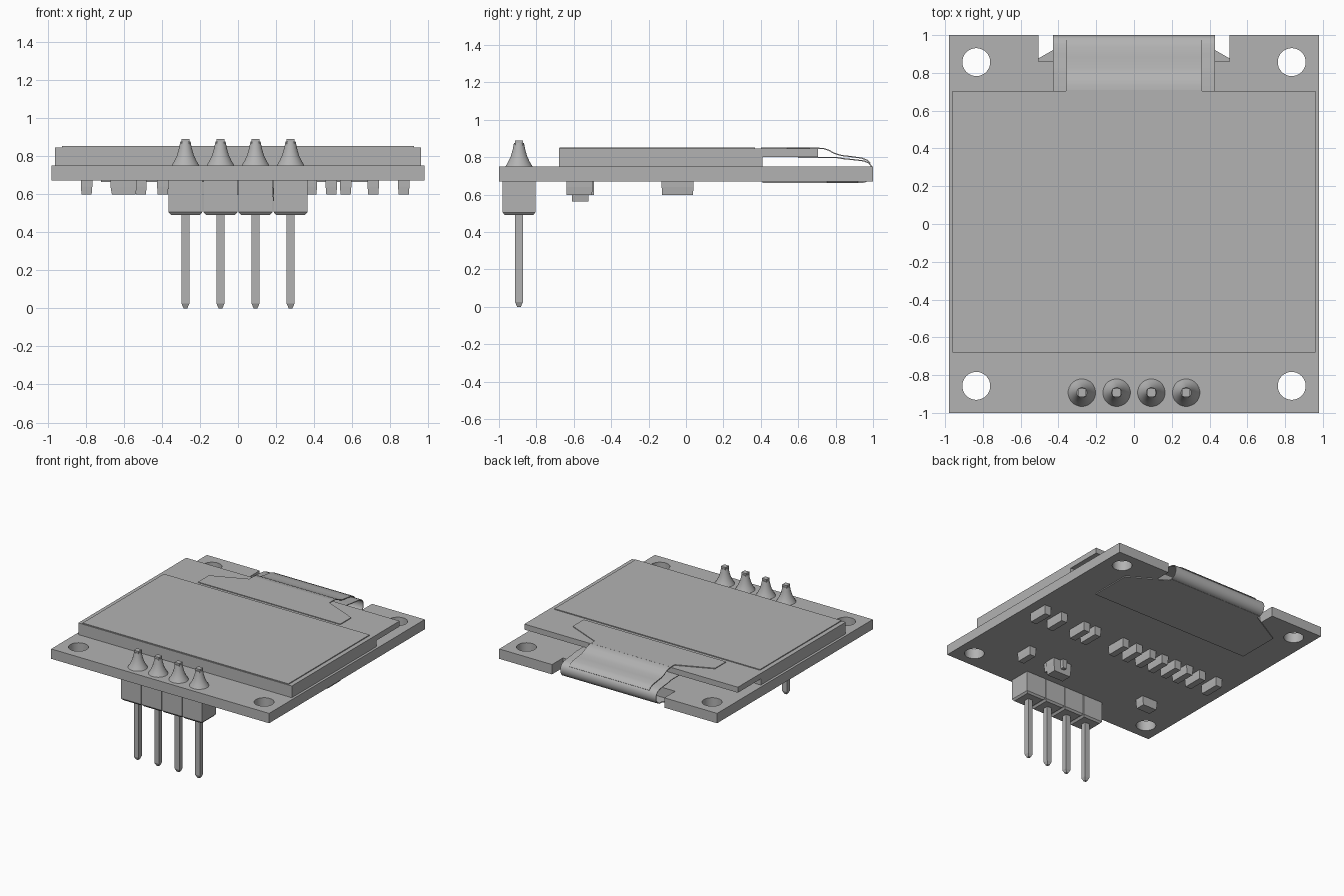
import bpy, bmesh, math
from mathutils import Vector

if "Cube" in bpy.data.objects:
    bpy.data.objects.remove(bpy.data.objects["Cube"], do_unlink=True)

grey = bpy.data.materials.new("plain_grey")
grey.use_nodes = True
COLOUR = (0.45, 0.45, 0.45, 1)
grey.diffuse_color = COLOUR
grey.node_tree.nodes["Principled BSDF"].inputs["Base Color"].default_value = COLOUR


def finish(name, bm, smooth=None):
    bmesh.ops.recalc_face_normals(bm, faces=bm.faces)
    mesh = bpy.data.meshes.new(name)
    bm.to_mesh(mesh)
    bm.free()
    mesh.materials.append(grey)
    ob = bpy.data.objects.new(name, mesh)
    bpy.context.collection.objects.link(ob)
    if smooth:
        bpy.ops.object.select_all(action='DESELECT')
        ob.select_set(True)
        bpy.context.view_layer.objects.active = ob
        bpy.ops.object.shade_smooth_by_angle(angle=math.radians(smooth))
    return ob


def plate(name, outline, z0, z1, holes=(), smooth=None):
    """Filled outline with optional holes, standing between two heights."""
    curve = bpy.data.curves.new(name, 'CURVE')
    curve.dimensions = '2D'
    curve.fill_mode = 'BOTH'
    curve.extrude = (z1 - z0) / 2
    for loop in (outline, *holes):
        spline = curve.splines.new('POLY')
        spline.points.add(len(loop) - 1)
        for p, (x, y) in zip(spline.points, loop):
            p.co = (x, y, 0, 1)
        spline.use_cyclic_u = True
    temp = bpy.data.objects.new(name + "_outline", curve)
    bpy.context.collection.objects.link(temp)
    deps = bpy.context.evaluated_depsgraph_get()
    mesh = bpy.data.meshes.new_from_object(temp.evaluated_get(deps))
    bpy.data.objects.remove(temp, do_unlink=True)
    bm = bmesh.new()
    bm.from_mesh(mesh)
    bpy.data.meshes.remove(mesh)
    bmesh.ops.remove_doubles(bm, verts=bm.verts, dist=0.0001)
    bmesh.ops.translate(bm, verts=bm.verts, vec=(0, 0, (z0 + z1) / 2))
    for f in bm.faces:
        f.smooth = False
        f.material_index = 0
    return finish(name, bm, smooth)


def mirrored(half):
    """Complete an outline whose right half is given from front to back."""
    return half + [(-x, y) for x, y in reversed(half)]


def rect(hx, y0, y1):
    return mirrored([(hx, y0), (hx, y1)])


def circle(cx, cy, r, n=32):
    return [(cx + r * math.cos(math.tau * i / n), cy + r * math.sin(math.tau * i / n))
            for i in range(n)]


def loft(name, cx, cy, rings, sides=4, smooth=None):
    """Stack of (half_x, half_y, z) sections joined into a closed solid."""
    bm = bmesh.new()
    k = math.sqrt(2) if sides == 4 else 1
    turn = math.pi / sides
    loops = []
    for hx, hy, z in rings:
        loops.append([bm.verts.new((cx + k * hx * math.cos(turn + math.tau * i / sides),
                                    cy + k * hy * math.sin(turn + math.tau * i / sides), z))
                      for i in range(sides)])
    for a, b in zip(loops, loops[1:]):
        for i in range(sides):
            j = (i + 1) % sides
            bm.faces.new((a[i], a[j], b[j], b[i]))
    bm.faces.new(loops[0])
    bm.faces.new(loops[-1])
    return finish(name, bm, smooth)


def ribbon(name, hx, path, thick=0.006):
    """Thin bent sheet following a (y, z) path, thickened inward."""
    pts = [Vector(p) for p in path]
    inner = []
    for i, p in enumerate(pts):
        d = (pts[min(i + 1, len(pts) - 1)] - pts[max(i - 1, 0)]).normalized()
        inner.append(p + Vector((d.y, -d.x)) * thick)
    bm = bmesh.new()
    rows = [[bm.verts.new((s * hx, y, z)) for s in (-1, 1)] for y, z in pts + inner[::-1]]
    n = len(rows)
    for i in range(n):
        a, b = rows[i], rows[(i + 1) % n]
        bm.faces.new((a[0], a[1], b[1], b[0]))
    for i in range(len(pts) - 1):
        for s in (0, 1):
            bm.faces.new([rows[j][s] for j in (i, i + 1, n - 2 - i, n - 1 - i)])
    return finish(name, bm, 40)


# Circuit board with a cable notch and four mounting holes
plate("circuit_board",
      mirrored([(0.98, -1), (0.98, 1), (0.505, 1), (0.505, 0.86)]), 0.67, 0.75,
      [circle(sx * 0.835, sy * 0.857, 0.074) for sx in (-1, 1) for sy in (-1, 1)], 30)

# Display glass: short lower pane, longer upper pane, thin top film
plate("lower_glass", rect(0.96, -0.68, 0.41), 0.75, 0.80)
plate("upper_glass", rect(0.96, -0.68, 0.705), 0.80, 0.845)
plate("polarizer_film", rect(0.925, -0.675, 0.37), 0.845, 0.852)

# Flexible cable: glass tab, top strip, wide bent strip, tail under the board
plate("cable_glass_tab",
      mirrored([(0.64, 0.40), (0.64, 0.54), (0.36, 0.66), (0.36, 0.71)]), 0.845, 0.851)
ribbon("cable_top_strip", 0.36,
       [(0.70, 0.851), (0.735, 0.849), (0.765, 0.839), (0.795, 0.823), (0.83, 0.812),
        (0.88, 0.806), (0.94, 0.798), (0.97, 0.786), (0.988, 0.768)])
ribbon("cable_bend", 0.43,
       [(0.60, 0.802), (0.80, 0.802), (0.84, 0.795), (0.90, 0.789), (0.95, 0.783),
        (0.98, 0.771), (0.996, 0.75), (1, 0.725), (0.996, 0.70), (0.98, 0.676),
        (0.955, 0.664), (0.92, 0.662)])
plate("cable_tail",
      mirrored([(0.72, 0.41), (0.72, 0.755), (0.43, 0.92), (0.43, 0.95)]), 0.662, 0.67)

# Pin header: housing, square pin and solder cone for each position
for i in range(4):
    x, y = (i - 1.5) * 0.184, -0.893
    housing = loft(f"header_housing_{i + 1}", x, y,
                   [(0.076, 0.076, 0.49), (0.089, 0.088, 0.505), (0.089, 0.088, 0.67)])
    loft(f"header_pin_{i + 1}", x, y,
         [(0.01, 0.01, 0), (0.021, 0.021, 0.025), (0.021, 0.021, 0.89)])
    loft(f"solder_cone_{i + 1}", x, y,
         [(r, r, z) for r, z in ((0.073, 0.75), (0.058, 0.775), (0.044, 0.805),
                                 (0.034, 0.84), (0.027, 0.875))], 24, 40)


# Surface-mount chips under the board
def chip(name, x, y, hx, hy, z=0.597):
    loft(name, x, y, [(hx * 0.88, hy * 0.97, z), (hx, hy, 0.64), (hx, hy, 0.67)])


row = (0.87, 0.71, 0.49, 0.385, 0.11, -0.02, -0.15, -0.27, -0.395, -0.51, -0.635, -0.795)
for i, x in enumerate(row):
    chip(f"row_chip_{i + 1}", x, -0.045, 0.03, 0.085)
chip("side_chip", 0.565, -0.57, 0.03, 0.07)
chip("corner_chip", -0.6, -0.57, 0.07, 0.04)
chip("regulator_body", 0.26, -0.565, 0.085, 0.045, 0.562)
for i, (x, y) in enumerate(((0.20, -0.615), (0.32, -0.615), (0.26, -0.515))):
    chip(f"regulator_leg_{i + 1}", x, y, 0.018, 0.024)
